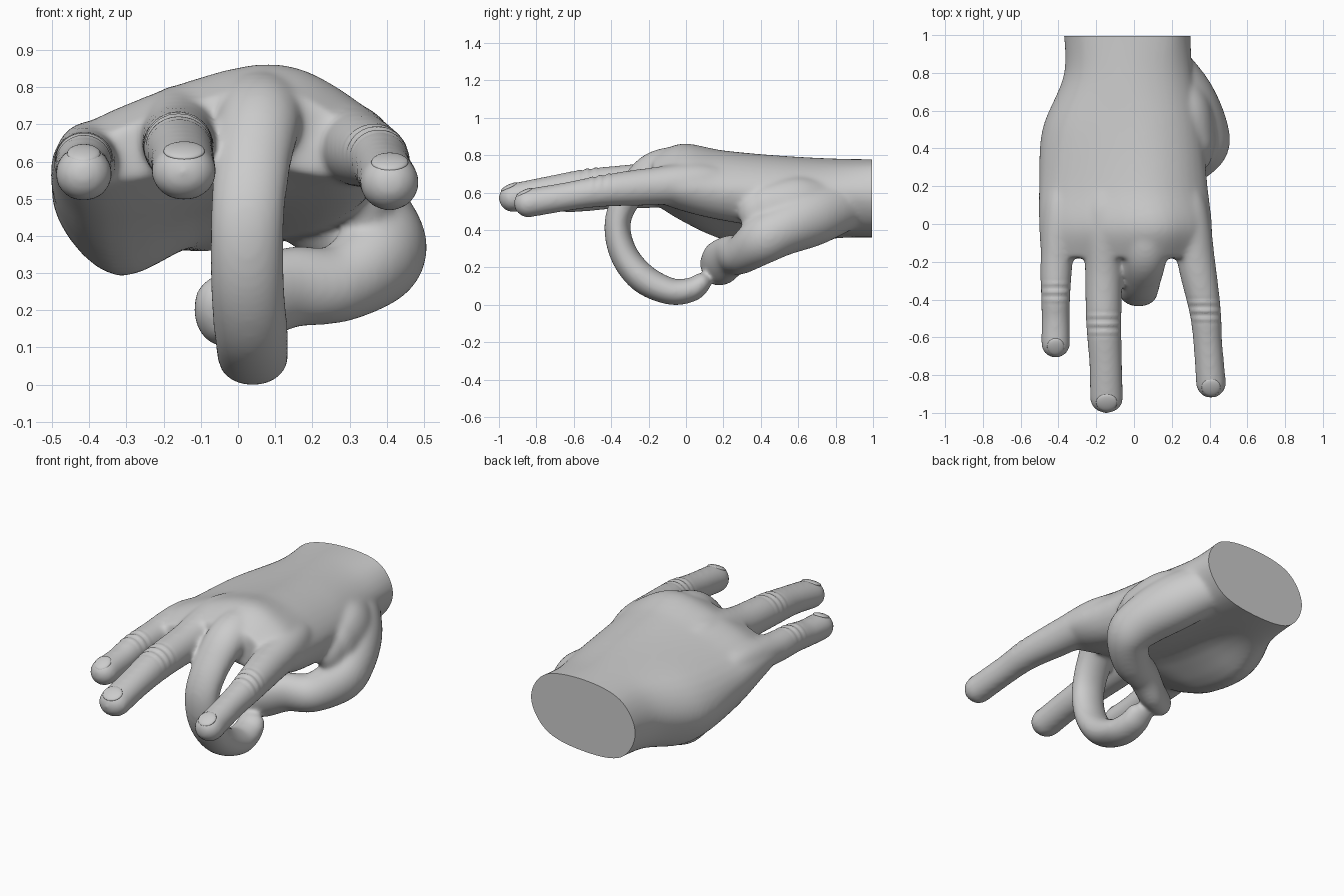
import bpy, bmesh, math
from mathutils import Vector

if "Cube" in bpy.data.objects:
    bpy.data.objects.remove(bpy.data.objects["Cube"])

N = 32


def catmull(a, b, c, d, t):
    return [0.5 * (2*q + (r - p)*t + (2*p - 5*q + 4*r - s)*t*t + (3*q - p - 3*r + s)*t**3)
            for p, q, r, s in zip(a, b, c, d)]


def smooth_path(pts, steps, closed=False):
    n, out = len(pts), []
    at = (lambda i: pts[i % n]) if closed else (lambda i: pts[max(0, min(n - 1, i))])
    for i in range(n if closed else n - 1):
        out += [catmull(at(i-1), at(i), at(i+1), at(i+2), k / steps) for k in range(steps)]
    return out if closed else out + [list(pts[-1])]


def loft(bm, rings):
    rows = [[bm.verts.new(p) for p in ring] for ring in rings]
    for a, b in zip(rows, rows[1:]):
        for i in range(len(a)):
            j = (i + 1) % len(a)
            bm.faces.new((a[i], a[j], b[j], b[i]))
    bm.faces.new(rows[0][::-1])
    bm.faces.new(rows[-1])


def tube(bm, pts, hint):
    """Round-ended limb; each point is x, y, z, radius along hint, radius across."""
    path = smooth_path(pts, 10)
    rings = []

    def ring(c, t, rw, rt):
        side = (hint - t * hint.dot(t)).normalized()
        other = t.cross(side)
        rings.append([c + side * rw * math.cos(a) + other * rt * math.sin(a)
                      for a in (2 * math.pi * i / N for i in range(N))])

    last = len(path) - 1
    for i, p in enumerate(path):
        t = (Vector(path[min(i+1, last)][:3]) - Vector(path[max(i-1, 0)][:3])).normalized()
        ring(Vector(p[:3]), t, p[3], p[4])
    for k in range(1, 9):
        a = k / 8 * math.radians(86)
        ring(Vector(p[:3]) + t * p[4] * math.sin(a), t, p[3] * math.cos(a), p[4] * math.cos(a))
    loft(bm, rings)


bm = bmesh.new()

# Wrist and palm: eight-point sections (x, z) along y
sections = [
    (1.08, [(-.38, .56), (-.28, .73), (-.03, .78), (.22, .75), (.30, .58), (.20, .42), (-.03, .36), (-.28, .40)]),
    (.80, [(-.37, .55), (-.27, .72), (-.03, .785), (.20, .74), (.31, .60), (.20, .42), (-.05, .38), (-.28, .37)]),
    (.50, [(-.485, .49), (-.37, .70), (.00, .80), (.24, .75), (.36, .60), (.24, .42), (-.05, .42), (-.32, .295)]),
    (.20, [(-.50, .52), (-.41, .69), (.00, .825), (.25, .78), (.39, .62), (.28, .46), (-.05, .47), (-.35, .35)]),
    (-.02, [(-.50, .57), (-.41, .705), (.05, .865), (.30, .78), (.415, .63), (.30, .51), (.00, .52), (-.36, .45)]),
    (-.18, [(-.49, .59), (-.40, .66), (.04, .80), (.27, .72), (.40, .63), (.28, .56), (.00, .60), (-.36, .55)]),
]
flat = [[y] + [v for p in ps for v in p] for y, ps in sections]
palm_rings = []
for row in smooth_path(flat, 8):
    pts = list(zip(row[1::2], row[2::2]))
    palm_rings.append([Vector((x, row[0], z)) for x, z in smooth_path(pts, 5, True)])
loft(bm, palm_rings)

# Fingers, thumb and the web between thumb and palm
X, Z = Vector((1, 0, 0)), Vector((0, -.4, 1))
tube(bm, [(.24, .35, .65, .05, .05), (.29, .08, .655, .10, .105), (.33, -.2, .635, .10, .10), (.375, -.45, .612, .085, .085),
          (.39, -.62, .585, .077, .077), (.408, -.845, .547, .08, .077)], X)
tube(bm, [(-.13, .45, .66, .06, .06), (-.15, .15, .69, .10, .105), (-.155, 0, .695, .11, .112), (-.16, -.25, .66, .10, .10),
          (-.16, -.52, .64, .094, .092), (-.15, -.74, .61, .087, .08), (-.145, -.925, .575, .088, .077)], X)
tube(bm, [(-.34, .4, .58, .05, .05), (-.39, .1, .625, .085, .085), (-.41, -.2, .605, .085, .085), (-.415, -.38, .597, .078, .08),
          (-.415, -.5, .58, .075, .074), (-.415, -.635, .57, .077, .074)], X)
tube(bm, [(.06, .3, .70, .06, .06), (.06, .08, .745, .11, .10), (.06, -.15, .73, .115, .10), (.04, -.29, .61, .105, .08),
          (.025, -.365, .45, .10, .07), (.025, -.335, .28, .10, .075), (.035, -.23, .145, .10, .08),
          (.04, -.08, .075, .095, .072), (.035, .03, .085, .085, .065), (.03, .08, .12, .08, .055)], X)
tube(bm, [(.13, .88, .56, .14, .13), (.27, .68, .48, .16, .15), (.36, .50, .40, .14, .14),
          (.375, .40, .345, .13, .12), (.27, .30, .275, .105, .105), (.14, .24, .265, .112, .09),
          (.03, .18, .225, .12, .08), (-.05, .15, .20, .10, .07)], Z)
tube(bm, [(.18, .82, .56, .10, .10), (.28, .62, .53, .125, .16), (.335, .45, .51, .10, .14),
          (.34, .40, .50, .08, .12)], X)

raw = bpy.data.meshes.new("hand_raw")
bmesh.ops.recalc_face_normals(bm, faces=bm.faces[:])
bm.to_mesh(raw)
bm.free()
hand = bpy.data.objects.new("hand", raw)
bpy.context.collection.objects.link(hand)

# Fuse the parts into one skin
rm = hand.modifiers.new("fuse", 'REMESH')
rm.mode, rm.voxel_size = 'VOXEL', 0.011
sm = hand.modifiers.new("soften", 'SMOOTH')
sm.factor, sm.iterations = 0.5, 22
dg = bpy.context.evaluated_depsgraph_get()
dg.update()
skin = bpy.data.meshes.new_from_object(hand.evaluated_get(dg))
hand.modifiers.clear()
hand.data = skin

# Flat wrist cut and knuckle creases
bm = bmesh.new()
bm.from_mesh(skin)
bmesh.ops.bisect_plane(bm, geom=bm.verts[:] + bm.edges[:] + bm.faces[:],
                       plane_co=(0, .995, 0), plane_no=(0, 1, 0), clear_outer=True)
bmesh.ops.holes_fill(bm, edges=[e for e in bm.edges if e.is_boundary], sides=0)
bm.normal_update()
creases = [(.38, -.46, .08), (-.16, -.53, .08), (-.415, -.36, .07)]
moves = []
for v in bm.verts:
    for cx, cy, w in creases:
        d = v.co.y - cy
        if abs(v.co.x - cx) < .11 and abs(d) < w and v.normal.z > 0:
            fall = (1 - (d / w) ** 2) * v.normal.z
            moves.append((v, v.normal * .004 * fall * math.cos(d * 2 * math.pi / .045)))
for v, m in moves:
    v.co += m
low = min(v.co.z for v in bm.verts)
for v in bm.verts:
    v.co.z -= low
bm.to_mesh(skin)
bm.free()


def shade(ob):
    bpy.ops.object.select_all(action='DESELECT')
    ob.select_set(True)
    bpy.context.view_layer.objects.active = ob
    bpy.ops.object.shade_smooth_by_angle(angle=math.radians(50))


shade(hand)

# Fingernails
for name, x, y, z, w in [("index_nail", .408, -.865, .602, .05), ("ring_nail", -.145, -.945, .632, .056),
                         ("little_nail", -.415, -.65, .625, .045)]:
    bpy.ops.mesh.primitive_uv_sphere_add(segments=24, ring_count=12, radius=1,
                                         location=(x, y, z - low), rotation=(math.radians(26), 0, 0))
    nail = bpy.context.object
    nail.name = name
    nail.scale = (w, .05, .015)
    shade(nail)
